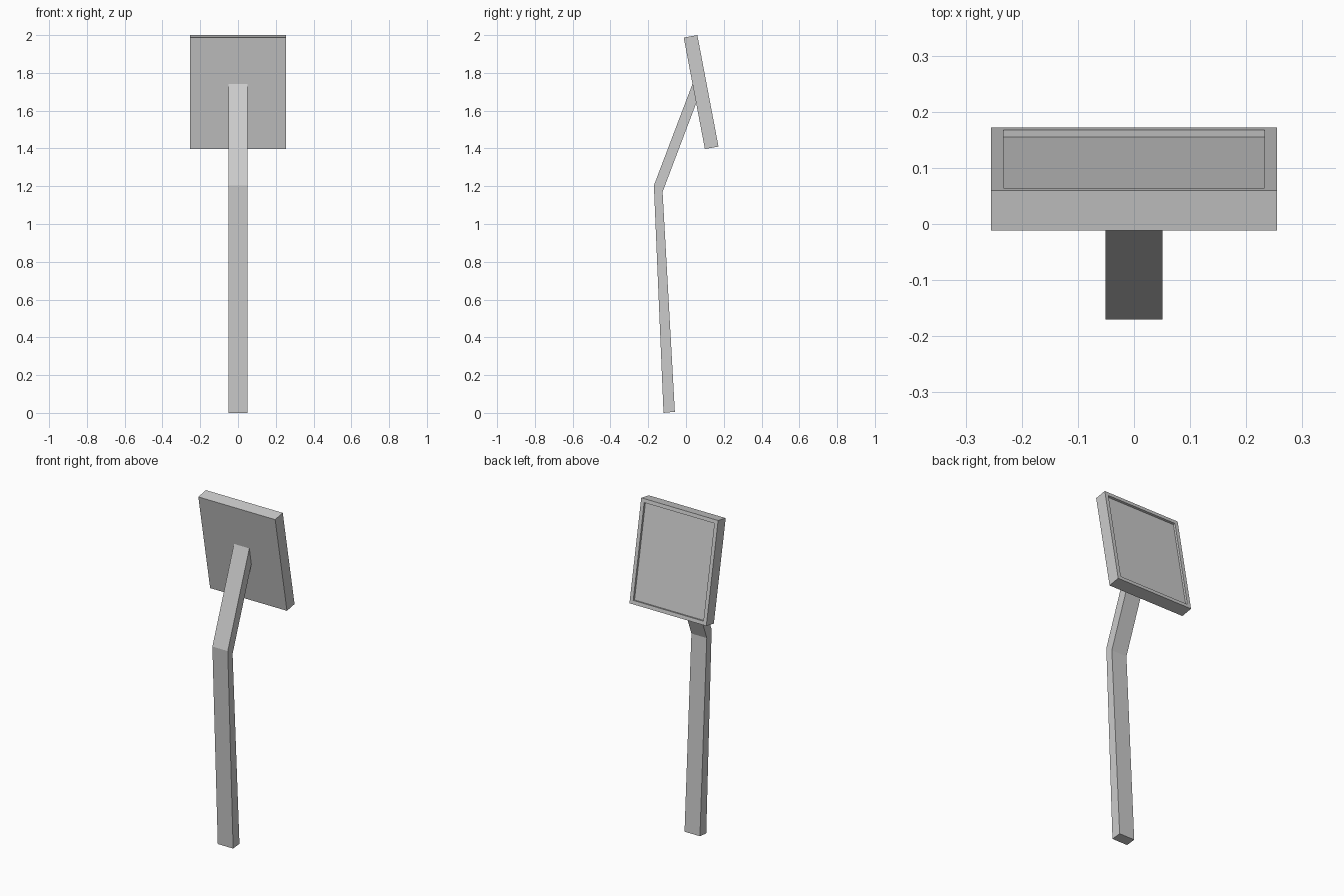
import bpy, bmesh
from mathutils import Vector

if "Cube" in bpy.data.objects:
    bpy.data.objects.remove(bpy.data.objects["Cube"])


def prism(bm, profile, half_width):
    """Extrude a (y, z) outline symmetrically along x; returns side faces in outline order."""
    left = [bm.verts.new((-half_width, y, z)) for y, z in profile]
    right = [bm.verts.new((half_width, y, z)) for y, z in profile]
    n = len(profile)
    bm.faces.new(left)
    bm.faces.new(right[::-1])
    sides = [bm.faces.new((left[i], right[i], right[(i + 1) % n], left[(i + 1) % n]))
             for i in range(n)]
    bmesh.ops.recalc_face_normals(bm, faces=bm.faces[:])
    return sides


def finish(bm, name):
    mesh = bpy.data.meshes.new(name)
    bm.to_mesh(mesh)
    bm.free()
    bpy.context.collection.objects.link(bpy.data.objects.new(name, mesh))


# Tilted panel with a shallow framed recess on its back
bm = bmesh.new()
sides = prism(bm, [(-0.012, 1.987), (0.06, 2.0), (0.172, 1.41), (0.10, 1.397)], 0.255)
back = sides[1]
bmesh.ops.inset_region(bm, faces=[back], thickness=0.022, use_even_offset=True)
normal = Vector(back.normal)
floor = bmesh.ops.extrude_discrete_faces(bm, faces=[back])["faces"][0]
bmesh.ops.translate(bm, verts=floor.verts[:], vec=normal * -0.013)
finish(bm, "display_panel")

# Bent post, split at the bend into a lower and an upper section
bm = bmesh.new()
lower = [(-0.119, 0.0), (-0.059, 0.006), (-0.124, 1.17), (-0.17, 1.204)]
upper = [(-0.17, 1.204), (-0.124, 1.17), (0.054, 1.64), (0.0345, 1.742)]
outline = lower[:3] + upper[2:] + lower[3:]
prism(bm, outline, 0.051)
finish(bm, "bent_post")
